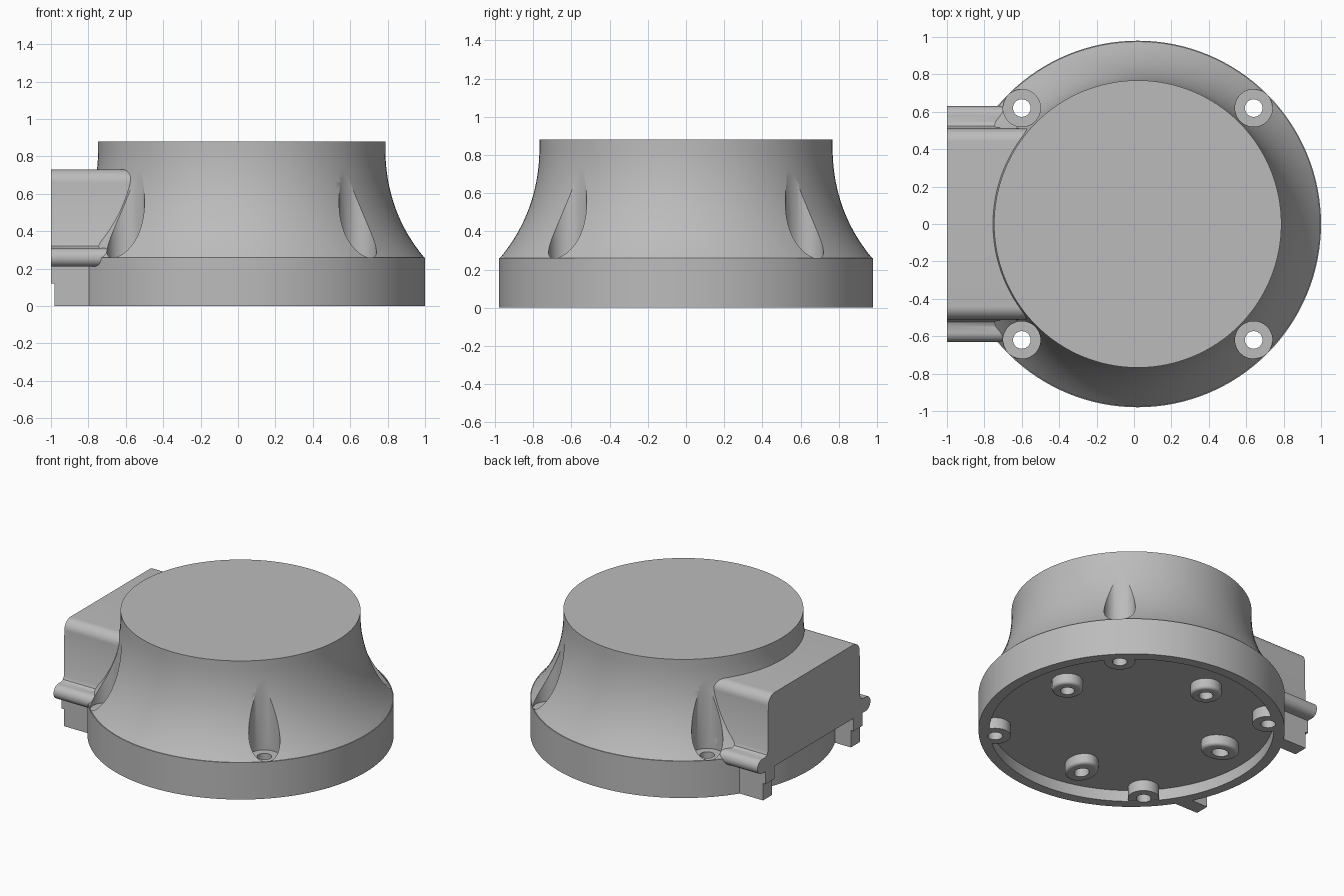
import bpy, bmesh, math
from mathutils import Matrix, Vector

if "Cube" in bpy.data.objects:
    bpy.data.objects.remove(bpy.data.objects["Cube"])

GREY = (0.5, 0.5, 0.5, 1)
mat = bpy.data.materials.new("cast grey")
mat.use_nodes = True
mat.diffuse_color = GREY
mat.node_tree.nodes["Principled BSDF"].inputs["Base Color"].default_value = GREY

CENTRE = Vector((0.02, 0, 0))      # axis of the round body
FLOOR = 0.08                       # depth of the recess underneath


def finish(name, bm):
    bmesh.ops.remove_doubles(bm, verts=bm.verts, dist=1e-5)
    bmesh.ops.recalc_face_normals(bm, faces=bm.faces)
    mesh = bpy.data.meshes.new(name)
    bm.to_mesh(mesh)
    bm.free()
    mesh.materials.append(mat)
    obj = bpy.data.objects.new(name, mesh)
    bpy.context.collection.objects.link(obj)
    return obj


def lathe(name, profile, at=CENTRE, steps=48, closed=False, stretch=1, angle=0):
    """Spin an (r, z) profile, optionally stretched along a direction."""
    bm = bmesh.new()
    vs = [bm.verts.new((r, 0, z)) for r, z in profile]
    pairs = list(zip(vs, vs[1:])) + ([(vs[-1], vs[0])] if closed else [])
    edges = [bm.edges.new(p) for p in pairs]
    bmesh.ops.spin(bm, geom=vs + edges, axis=(0, 0, 1), cent=(0, 0, 0),
                   angle=math.tau, steps=steps, use_duplicate=False)
    m = (Matrix.Translation(at) @ Matrix.Rotation(angle, 4, 'Z')
         @ Matrix.Diagonal((stretch, 1, 1, 1)))
    bmesh.ops.transform(bm, matrix=m, verts=bm.verts)
    return finish(name, bm)


def prism(name, points, offset):
    """Extrude a planar outline along an offset."""
    bm = bmesh.new()
    face = bm.faces.new([bm.verts.new(p) for p in points])
    out = bmesh.ops.extrude_face_region(bm, geom=[face], use_keep_orig=True)
    moved = [g for g in out["geom"] if isinstance(g, bmesh.types.BMVert)]
    bmesh.ops.translate(bm, verts=moved, vec=offset)
    return finish(name, bm)


def arc(cx, cz, r, start, end, n=10):
    angles = [math.radians(start + (end - start) * i / n) for i in range(n + 1)]
    return [(cx + r * math.cos(a), cz + r * math.sin(a)) for a in angles]


def cut(obj, cutter):
    cutter.hide_render = True
    mod = obj.modifiers.new("cut", 'BOOLEAN')
    mod.operation = 'DIFFERENCE'
    mod.solver = 'EXACT'
    mod.object = cutter
    bpy.context.view_layer.objects.active = obj
    bpy.ops.object.modifier_apply(modifier=mod.name)


# Round housing: straight rim, concave flare, flat top, recessed underside
def flare(t):
    a, b, c = Vector((0.975, 0.26)), Vector((0.775, 0.5)), Vector((0.768, 0.82))
    return tuple(a * (1 - t) ** 2 + b * 2 * t * (1 - t) + c * t * t)


outline = [(0, FLOOR), (0.91, FLOOR), (0.91, 0), (0.98, 0), (0.98, 0.26)]
outline += [flare(i / 16) for i in range(17)] + [(0.768, 0.88), (0, 0.88)]
housing = lathe("housing", outline, steps=128)
parts = [housing]

# Connector box with rounded top edges and round side flanges
half = arc(0.44, 0.66, 0.07, 90, 0) + [(0.515, 0.34), (0.525, 0.32), (0.545, 0.31)]
half += arc(0.58, 0.26, 0.05, 90, -90, 14)
section = half + [(-y, z) for y, z in reversed(half)]
connector = prism("connector_box", [(-1, y, z) for y, z in section], (0.6, 0, 0))
parts.append(connector)

# Support tabs below the connector
step = [(-0.98, 0), (-0.98, 0.12), (-1, 0.12), (-1, 0.22), (-0.79, 0.22), (-0.79, 0)]
for side, y in (("left_tab", -0.54), ("right_tab", 0.44)):
    parts.append(prism(side, [(x, y, z) for x, z in step], (0, 0.1, 0)))


def boss_profile(hole, low):
    rim = arc(0.08, low + 0.02, 0.02, -90, 0, 5)
    return [(hole, low)] + rim + [(0.1, FLOOR + 0.005), (hole, FLOOR + 0.005)]


# Corner screw pockets with through holes and their bosses underneath
HOLE = 0.047
pocket = [(0, -0.1), (HOLE, -0.1), (HOLE, 0.25), (0.1, 0.25), (0.1, 1), (0, 1)]
cutters = []
for sx in (-1, 1):
    for sy in (-1, 1):
        at = CENTRE + Vector((0.62 * sx, 0.62 * sy, 0))
        cutter = lathe("pocket_cutter", pocket, at)
        cut(housing, cutter)
        if sx < 0:
            cut(connector, cutter)
        cutters.append(cutter)
        tube = [(HOLE, 0.002), (0.1, 0.002), (0.1, FLOOR + 0.005), (HOLE, FLOOR + 0.005)]
        parts.append(lathe("corner_boss", tube, at, closed=True))

# Inner locating bosses with blind holes, two of them slotted
for deg, stretch in ((10, 1), (98, 1), (168, 1.25), (260, 1.25)):
    a = math.radians(deg)
    at = CENTRE + Vector((0.64 * math.cos(a), 0.64 * math.sin(a), 0))
    blind = [(0, -0.1), (0.045, -0.1), (0.045, 0.18), (0, 0.18)]
    cutter = lathe("blind_hole_cutter", blind, at, stretch=stretch, angle=a)
    cut(housing, cutter)
    cutters.append(cutter)
    parts.append(lathe("locating_boss", boss_profile(0.045, 0.008), at,
                       closed=True, stretch=stretch, angle=a))

for c in cutters:
    bpy.data.objects.remove(c)

# Smooth shading with crisp edges
bpy.ops.object.select_all(action='DESELECT')
for p in parts:
    p.select_set(True)
bpy.context.view_layer.objects.active = housing
bpy.ops.object.shade_smooth_by_angle(angle=math.radians(30))
